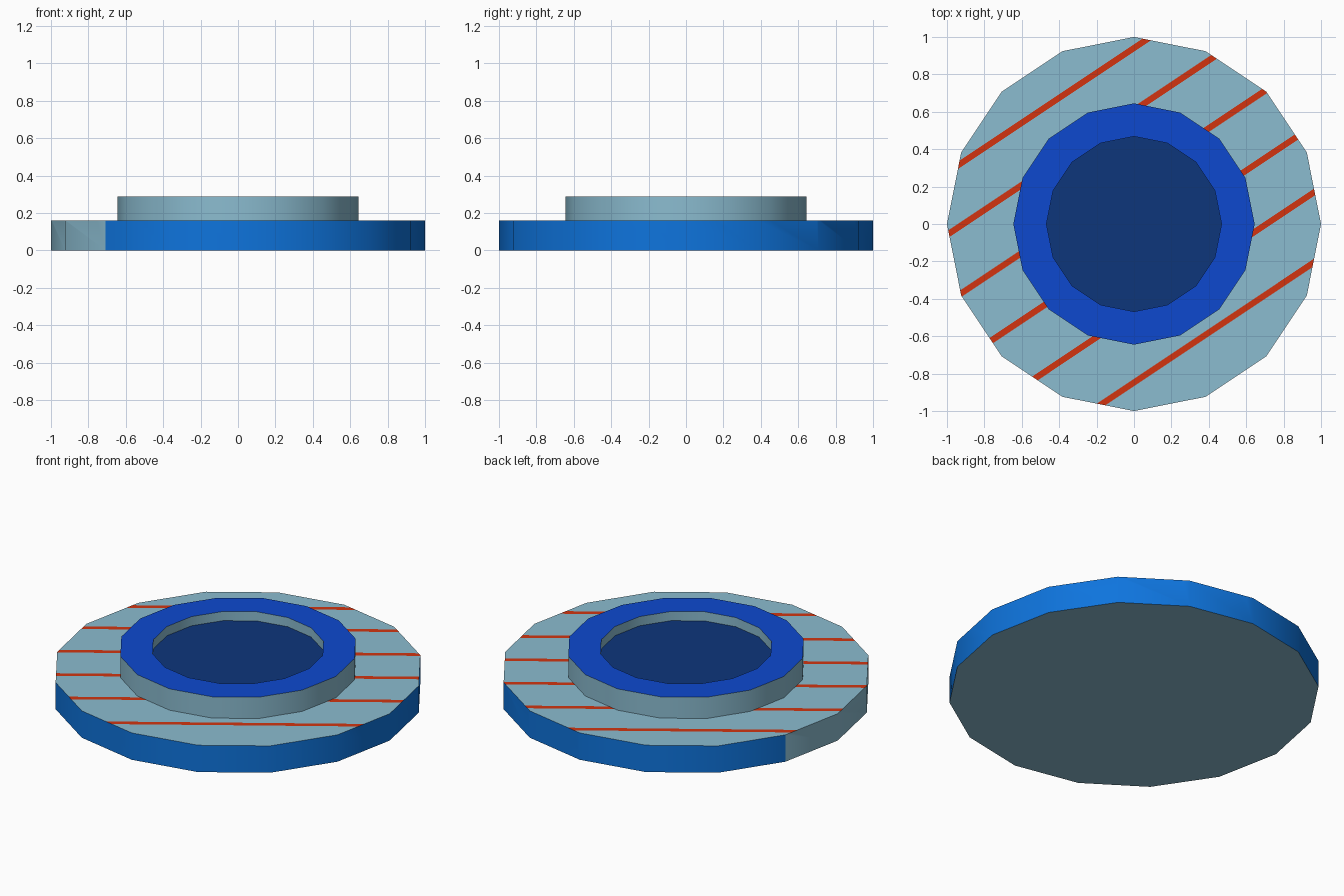
import bpy, bmesh, math
from mathutils import Vector

if "Cube" in bpy.data.objects:
    bpy.data.objects.remove(bpy.data.objects["Cube"])

SIDES = 16


def srgb(c):
    c /= 255
    return c / 12.92 if c < 0.04045 else ((c + 0.055) / 1.055) ** 2.4


def material(name, r, g, b):
    m = bpy.data.materials.new(name)
    m.diffuse_color = (srgb(r), srgb(g), srgb(b), 1)
    m.use_nodes = True
    m.node_tree.nodes["Principled BSDF"].inputs["Base Color"].default_value = m.diffuse_color
    return m


teal = material("pale teal", 139, 188, 208)
side_blue = material("bright blue", 14, 116, 221)
rim_blue = material("royal blue", 13, 73, 207)
navy = material("navy blue", 13, 54, 123)
red = material("stripe red", 210, 52, 16)


def lathe(bm, profile):
    """16-sided solid from (radius, z) rings, capped at both ends."""
    rings = [[bm.verts.new((r * math.cos(2 * math.pi * i / SIDES),
                            r * math.sin(2 * math.pi * i / SIDES), z))
              for i in range(SIDES)] for r, z in profile]
    for a, b in zip(rings, rings[1:]):
        for i in range(SIDES):
            j = (i + 1) % SIDES
            bm.faces.new((a[i], a[j], b[j], b[i]))
    bm.faces.new(rings[0][::-1])
    return bm.faces.new(rings[-1])


def finish(bm, name, mats):
    me = bpy.data.meshes.new(name)
    bm.normal_update()
    bm.to_mesh(me)
    bm.free()
    for m in mats:
        me.materials.append(m)
    ob = bpy.data.objects.new(name, me)
    bpy.context.collection.objects.link(ob)
    bpy.ops.object.select_all(action='DESELECT')
    ob.select_set(True)
    bpy.context.view_layer.objects.active = ob
    bpy.ops.object.shade_smooth_by_angle(angle=math.radians(30))
    return ob


# Base disc: striped top, blue edge with a pale section on the left
H = 0.16
bm = bmesh.new()
lathe(bm, [(1, 0), (1, H)])
bm.normal_update()
for f in bm.faces:
    if abs(f.normal.z) < 0.5:
        c = f.calc_center_median()
        a = math.degrees(math.atan2(c.y, c.x)) % 360
        f.material_index = 0 if 157.5 < a < 225 else 1

# Diagonal stripes cut flush into the top face
across = Vector((-math.sin(math.radians(33.7)), math.cos(math.radians(33.7)), 0))
offsets = [0.783, 0.506, 0.204, -0.095, -0.393, -0.705]
HALF = 0.0165
for d in offsets:
    for s in (-HALF, HALF):
        bm.normal_update()
        tops = [f for f in bm.faces if f.normal.z > 0.5]
        geom = set(tops)
        for f in tops:
            geom.update(f.edges)
            geom.update(f.verts)
        bmesh.ops.bisect_plane(bm, geom=list(geom), dist=1e-5,
                               plane_co=across * (d + s) + Vector((0, 0, H)),
                               plane_no=across)
bm.normal_update()
for f in bm.faces:
    if f.normal.z > 0.5:
        ds = [v.co.dot(across) for v in f.verts]
        mid = (min(ds) + max(ds)) / 2
        narrow = max(ds) - min(ds) < 3 * HALF
        if narrow and any(abs(mid - d) < HALF for d in offsets):
            f.material_index = 2
finish(bm, "base_disc", [teal, side_blue, red])

# Raised hub: pale walls, blue rim and a shallow navy recess
bm = bmesh.new()
floor = lathe(bm, [(0.645, H - 0.01), (0.645, 0.287), (0.468, 0.287), (0.468, 0.232)])
floor.material_index = 2
bm.normal_update()
for f in bm.faces:
    if f.normal.z > 0.5 and f is not floor:
        f.material_index = 1
finish(bm, "raised_hub", [teal, rim_blue, navy])
